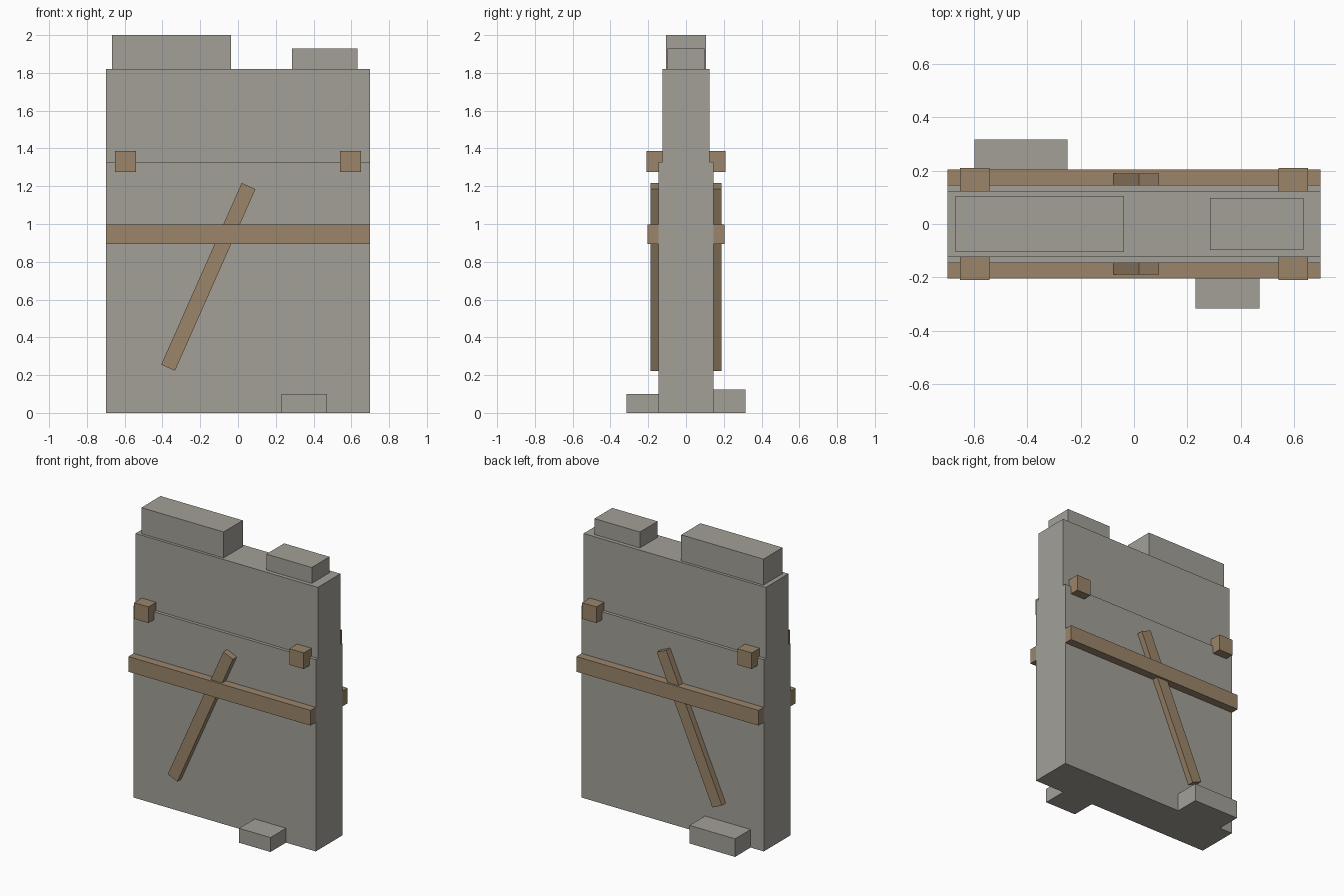
import bpy, bmesh, math
from mathutils import Matrix

if "Cube" in bpy.data.objects:
    bpy.data.objects.remove(bpy.data.objects["Cube"])


def material(name, rgb):
    m = bpy.data.materials.new(name)
    m.diffuse_color = (*rgb, 1)
    m.use_nodes = True
    m.node_tree.nodes["Principled BSDF"].inputs["Base Color"].default_value = m.diffuse_color
    return m


STONE = material("grey stone", (0.366, 0.352, 0.314))
WOOD = material("brown wood", (0.328, 0.235, 0.144))


def finish(name, bm, mat):
    bmesh.ops.recalc_face_normals(bm, faces=bm.faces)
    me = bpy.data.meshes.new(name)
    bm.to_mesh(me)
    bm.free()
    me.materials.append(mat)
    ob = bpy.data.objects.new(name, me)
    bpy.context.collection.objects.link(ob)
    return ob


def box(name, mat, x, y, z, tilt=0):
    """Box from (min, max) ranges, optionally tilted about its own y axis."""
    size = [r[1] - r[0] for r in (x, y, z)]
    mid = [(r[0] + r[1]) / 2 for r in (x, y, z)]
    bm = bmesh.new()
    bmesh.ops.create_cube(bm, size=1, matrix=Matrix.Translation(mid)
                          @ Matrix.Rotation(tilt, 4, 'Y')
                          @ Matrix.Diagonal((*size, 1)))
    return finish(name, bm, mat)


# Wall slab: stepped side profile extruded along x
W, LOW, UP, STEP, TOP = 0.698, 0.146, 0.124, 1.328, 1.82
profile = [(-LOW, 0), (LOW, 0), (LOW, STEP), (UP, STEP),
           (UP, TOP), (-UP, TOP), (-UP, STEP), (-LOW, STEP)]
bm = bmesh.new()
face = bm.faces.new([bm.verts.new((-W, y, z)) for y, z in profile])
ext = bmesh.ops.extrude_face_region(bm, geom=[face])
bmesh.ops.translate(bm, vec=(2 * W, 0, 0),
                    verts=[v for v in ext["geom"] if isinstance(v, bmesh.types.BMVert)])
finish("wall", bm, STONE)

# Broken blocks on top of the wall
box("top_block_large", STONE, (-0.667, -0.037), (-0.105, 0.105), (TOP, 2.0))
box("top_block_small", STONE, (0.285, 0.633), (-0.097, 0.097), (TOP, 1.93))

# Fallen stones at the foot
box("foot_stone_front", STONE, (0.23, 0.47), (-0.316, -LOW), (0, 0.10))
box("foot_stone_back", STONE, (-0.597, -0.248), (LOW, 0.316), (0, 0.125))

# Timber on both faces
for side, s in (("front", -1), ("back", 1)):
    def depth(a, b):
        return tuple(sorted((s * a, s * b)))
    box(f"beam_{side}", WOOD, (-W, W), depth(LOW, 0.203), (0.893, 0.998))
    # Diagonal brace
    box(f"brace_{side}", WOOD, (-0.197, -0.117), depth(LOW, 0.188),
        (0.194, 1.246), tilt=math.radians(23.9))
    # Beam ends poking out at the ledge
    for end, e in (("left", -1), ("right", 1)):
        box(f"beam_end_{side}_{end}", WOOD, tuple(sorted((e * 0.54, e * 0.65))),
            depth(UP, 0.209), (1.274, 1.386))
